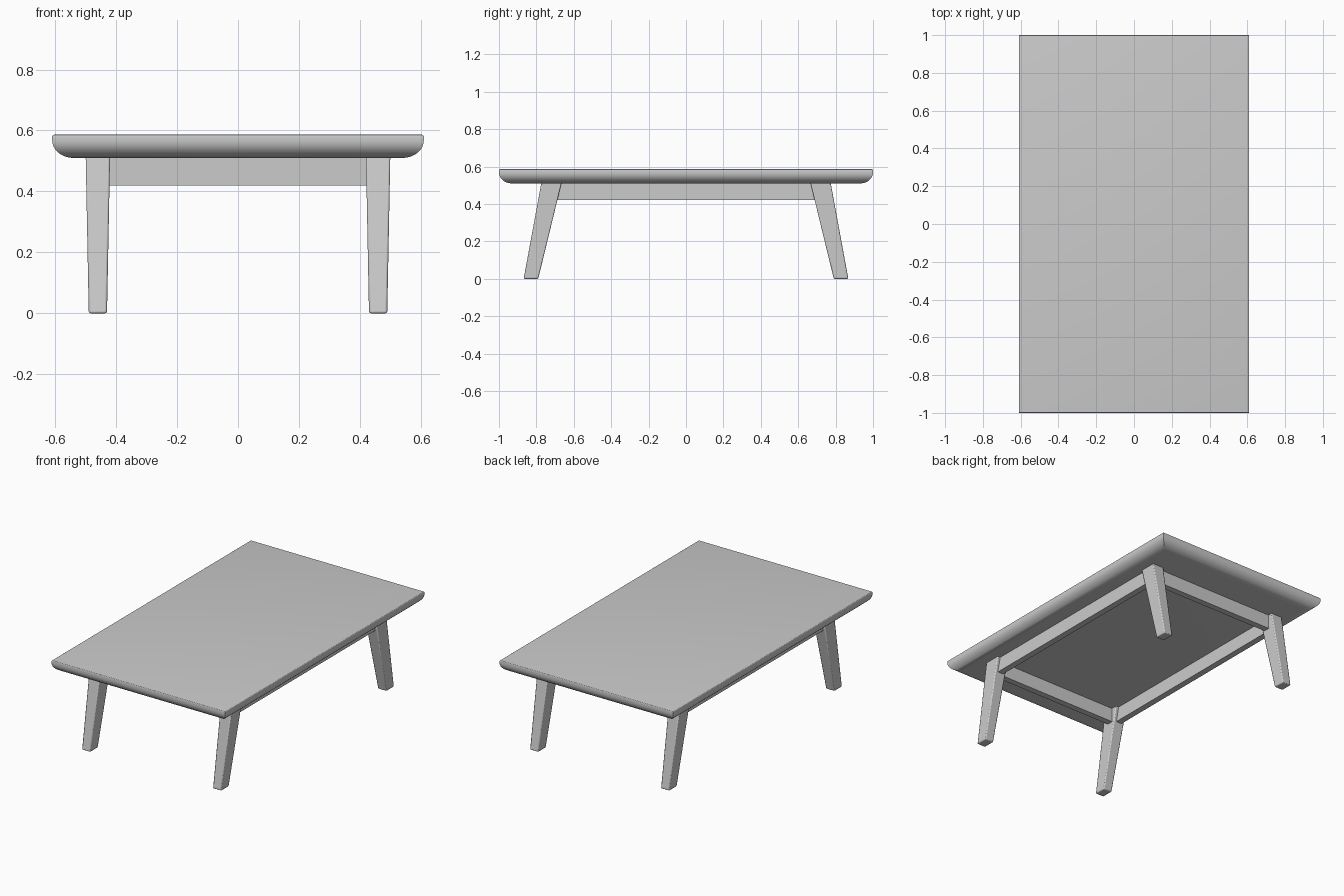
import bpy, bmesh, math

if "Cube" in bpy.data.objects:
    bpy.data.objects.remove(bpy.data.objects["Cube"])


def loft(name, rings, angle=30):
    """Skin a stack of equal-length rings and cap both ends."""
    bm = bmesh.new()
    vs = [[bm.verts.new(p) for p in r] for r in rings]
    n = len(vs[0])
    for a, b in zip(vs, vs[1:]):
        for i in range(n):
            j = (i + 1) % n
            bm.faces.new((a[i], a[j], b[j], b[i]))
    bm.faces.new(vs[0][::-1])
    bm.faces.new(vs[-1])
    bmesh.ops.recalc_face_normals(bm, faces=bm.faces)
    me = bpy.data.meshes.new(name)
    bm.to_mesh(me)
    bm.free()
    ob = bpy.data.objects.new(name, me)
    bpy.context.collection.objects.link(ob)
    bpy.ops.object.select_all(action='DESELECT')
    ob.select_set(True)
    bpy.context.view_layer.objects.active = ob
    bpy.ops.object.shade_smooth_by_angle(angle=math.radians(angle))
    return ob


def rect(x0, x1, y0, y1, z):
    return [(x0, y0, z), (x1, y0, z), (x1, y1, z), (x0, y1, z)]


# Table top: mitred edge profile as (inset, height)
W, L, ZB, ZT = 0.61, 1.0, 0.51, 0.586
profile = []
for i in range(13):
    t = math.radians(90 * i / 12)
    profile.append((0.07 * (1 - math.sin(t)), ZB + 0.058 * (1 - math.cos(t))))
for i in range(5):
    t = math.radians(90 * i / 4)
    profile.append((0.006 * (1 - math.cos(t)), ZT - 0.006 + 0.006 * math.sin(t)))
loft("table_top", [rect(-W + d, W - d, -L + d, L - d, z) for d, z in profile])

# Four tapered, splayed legs with softened edges
for sx, side in ((-1, "left"), (1, "right")):
    for sy, end in ((-1, "front"), (1, "back")):
        leg = loft(f"{end}_{side}_leg", [
            rect(sx * 0.43, sx * 0.49, sy * 0.79, sy * 0.868, 0.0),
            rect(sx * 0.42, sx * 0.50, sy * 0.665, sy * 0.773, 0.515)])
        bev = leg.modifiers.new("soft_edges", 'BEVEL')
        bev.width = 0.006
        bev.segments = 2

# Aprons between the legs
T = 0.02
for s, end, side in ((-1, "front", "left"), (1, "back", "right")):
    y, x = s * 0.725, s * 0.46
    loft(f"{end}_apron", [rect(-0.43, 0.43, y - T, y + T, z) for z in (0.42, 0.515)])
    loft(f"{side}_apron", [rect(x - T, x + T, -0.70, 0.70, z) for z in (0.42, 0.515)])
